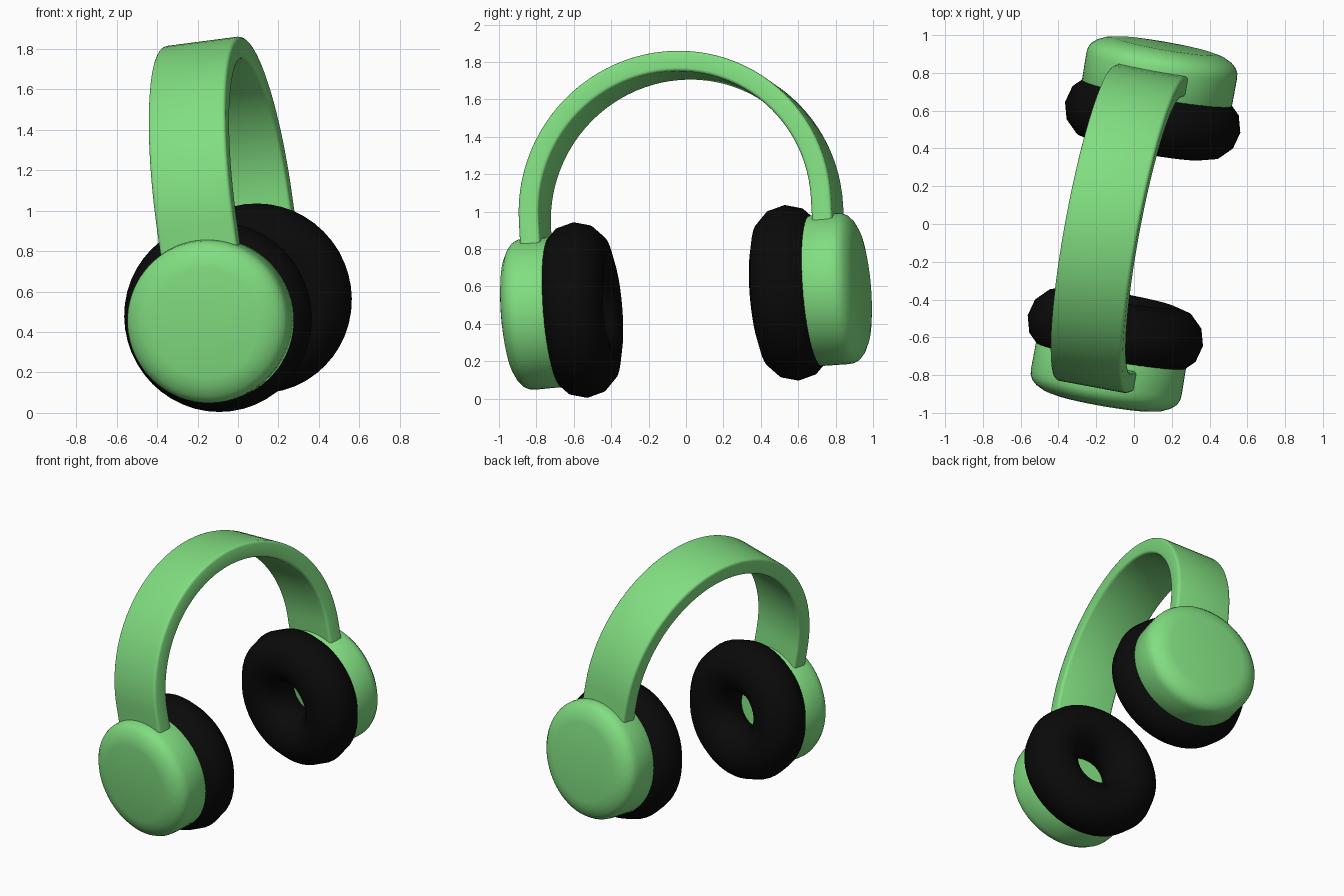
import bpy, bmesh, math
from mathutils import Vector, Matrix

if "Cube" in bpy.data.objects:
    bpy.data.objects.remove(bpy.data.objects["Cube"])

# Tilted frame of the whole headset: X = band width, Y = ear to ear, Z = up to the band top
ear = Vector((0.172, 0.982, 0.08)).normalized()
up = Vector((-0.14, -0.06, 0.99))
up = (up - ear * up.dot(ear)).normalized()
side = ear.cross(up)
FRAME = Matrix.Translation((0, 0, 0.52)) @ Matrix((side, ear, up)).transposed().to_4x4()


def material(name, color):
    mat = bpy.data.materials.new(name)
    mat.diffuse_color = color
    mat.use_nodes = True
    mat.node_tree.nodes["Principled BSDF"].inputs["Base Color"].default_value = mat.diffuse_color
    return mat


GREEN = material("green_plastic", (0.22, 0.73, 0.22, 1))
BLACK = material("black_padding", (0.003, 0.003, 0.003, 1))


def finish(name, bm, mat, angle):
    bmesh.ops.remove_doubles(bm, verts=bm.verts, dist=1e-5)
    bmesh.ops.recalc_face_normals(bm, faces=bm.faces)
    mesh = bpy.data.meshes.new(name)
    bm.to_mesh(mesh)
    bm.free()
    mesh.materials.append(mat)
    obj = bpy.data.objects.new(name, mesh)
    bpy.context.collection.objects.link(obj)
    obj.matrix_world = FRAME
    bpy.ops.object.select_all(action='DESELECT')
    obj.select_set(True)
    bpy.context.view_layer.objects.active = obj
    bpy.ops.object.shade_smooth_by_angle(angle=math.radians(angle))
    return obj


def lathe(name, profile, steps, mat, angle):
    """Spin (radius, y) points around the ear axis."""
    bm = bmesh.new()
    verts = [bm.verts.new((r, y, 0)) for r, y in profile]
    edges = [bm.edges.new(pair) for pair in zip(verts, verts[1:])]
    bmesh.ops.spin(bm, geom=verts + edges, cent=(0, 0, 0), axis=(0, 1, 0),
                   angle=math.tau, steps=steps)
    return finish(name, bm, mat, angle)


# Ear cups and ring cushions
CUP = [(0, 0.66), (0.39, 0.66), (0.403, 0.68), (0.405, 0.85), (0.402, 0.88),
       (0.39, 0.905), (0.365, 0.928), (0.32, 0.95), (0.27, 0.96), (0, 0.965)]
RING = [(0.295 + 0.176 * math.cos(math.tau * i / 12),
         0.575 + 0.176 * math.sin(math.tau * i / 12)) for i in range(13)]
for label, s in (("left", -1), ("right", 1)):
    lathe(label + "_ear_cup", [(r, s * y) for r, y in CUP], 64, GREEN, 40)
    lathe(label + "_ear_cushion", [(r, s * y) for r, y in RING], 48, BLACK, 60)

# Headband: rounded rectangle swept along straight legs and a half circle
RADIUS, CENTRE_Z, WIDTH, THICK, ROUND = 0.795, 0.48, 0.39, 0.11, 0.018
path = [(-RADIUS, 0.28, math.pi)]
for i in range(49):
    a = math.pi * (1 - i / 48)
    path.append((RADIUS * math.cos(a), CENTRE_Z + RADIUS * math.sin(a), a))
path.append((RADIUS, 0.28, 0))

section = []
for k, (sx, st) in enumerate(((1, 1), (-1, 1), (-1, -1), (1, -1))):
    for j in range(4):
        a = math.pi / 2 * (k + j / 3)
        section.append((sx * (WIDTH / 2 - ROUND) + ROUND * math.cos(a),
                        st * (THICK / 2 - ROUND) + ROUND * math.sin(a)))

bm = bmesh.new()
rings = [[bm.verts.new((x, y + t * math.cos(a), z + t * math.sin(a))) for x, t in section]
         for y, z, a in path]
n = len(section)
for r0, r1 in zip(rings, rings[1:]):
    for i in range(n):
        bm.faces.new((r0[i], r0[(i + 1) % n], r1[(i + 1) % n], r1[i]))
bm.faces.new(rings[0])
bm.faces.new(rings[-1])
finish("headband", bm, GREEN, 40)
